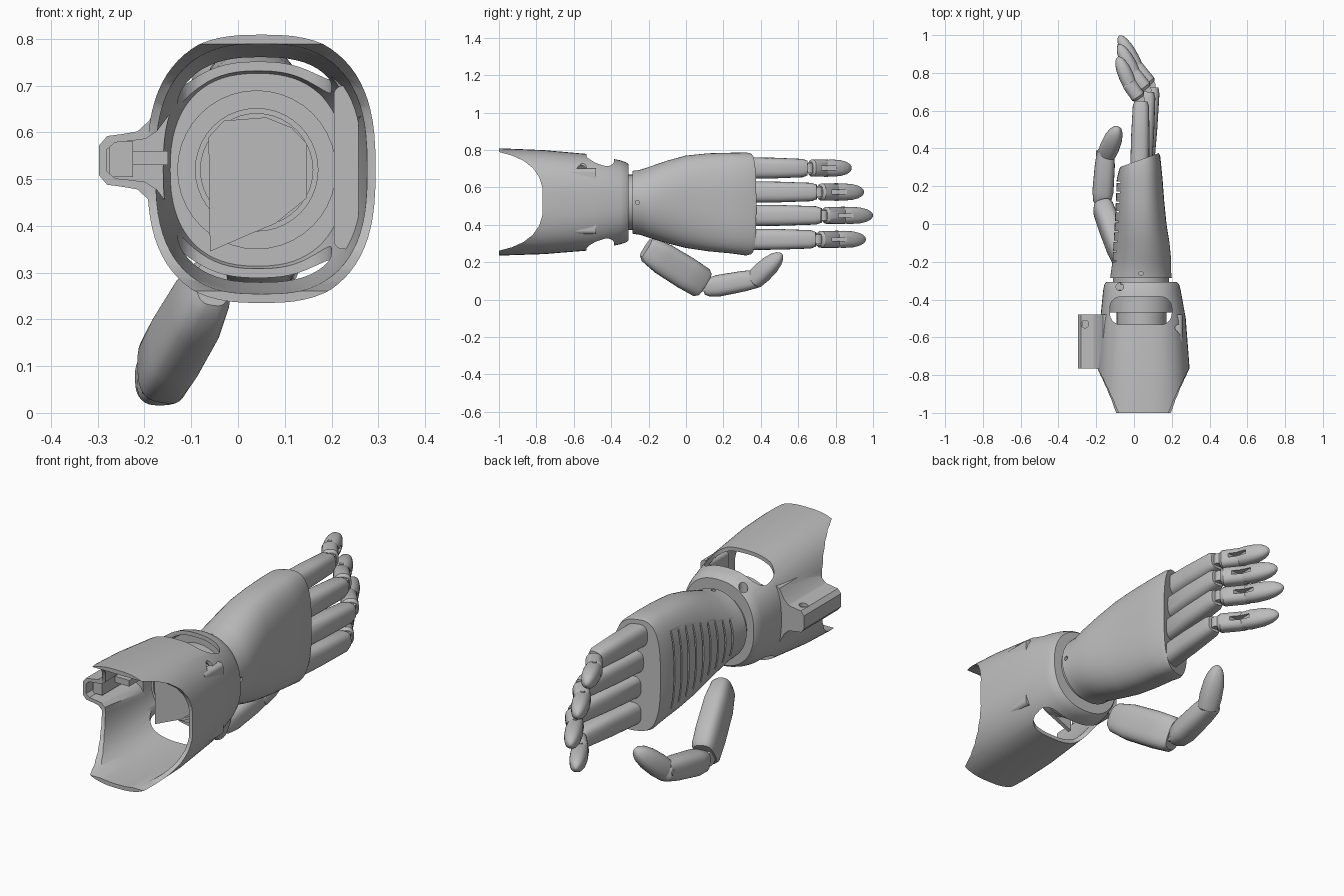
import bpy, bmesh, math
from mathutils import Vector

cube = bpy.data.objects.get("Cube")
if cube:
    bpy.data.objects.remove(cube)

grey = bpy.data.materials.new("plain grey")
grey.use_nodes = True
grey.diffuse_color = (0.5, 0.5, 0.5, 1)
grey.node_tree.nodes["Principled BSDF"].inputs["Base Color"].default_value = (0.5, 0.5, 0.5, 1)
parts = []


def finish(name, bm, keep=True):
    bmesh.ops.recalc_face_normals(bm, faces=bm.faces)
    mesh = bpy.data.meshes.new(name)
    bm.to_mesh(mesh)
    bm.free()
    mesh.materials.append(grey)
    ob = bpy.data.objects.new(name, mesh)
    bpy.context.collection.objects.link(ob)
    if keep:
        parts.append(ob)
    return ob


def skin(name, rings, keep=True):
    """Join rings of points into a closed solid."""
    bm = bmesh.new()
    loops = [[bm.verts.new(p) for p in ring] for ring in rings]
    for a, b in zip(loops, loops[1:]):
        for i in range(len(a)):
            j = (i + 1) % len(a)
            bm.faces.new((a[i], a[j], b[j], b[i]))
    bm.faces.new(loops[0])
    bm.faces.new(loops[-1])
    return finish(name, bm, keep)


def oval(c, u, v, hu, hv, n, steps=48):
    """Superellipse ring around c."""
    ring = []
    for i in range(steps):
        t = math.tau * i / steps
        x, y = math.cos(t), math.sin(t)
        ring.append(c + u * math.copysign(abs(x) ** (2 / n), x) * hu
                    + v * math.copysign(abs(y) ** (2 / n), y) * hv)
    return ring


def tube(name, sections, inset=0, keep=True):
    """Solid along y from (y, centre x, half x, centre z, half z, power)."""
    u, v = Vector((1, 0, 0)), Vector((0, 0, 1))
    return skin(name, [oval(Vector((cx, y, cz)), u, v, hx - inset, hz - inset, n, 72)
                       for y, cx, hx, cz, hz, n in sections], keep)


BLOCK = ((0, .8), (.04, 1), (.5, .97), (.93, .86), (1, .68))
TIP = ((0, .72), (.06, .92), (.3, 1), (.6, .93), (.8, .74), (.92, .5), (.98, .25), (1, .06))
SLAB = ((0, .6), (.06, .8), (.3, .97), (.7, 1), (.95, .95), (1, .8))


def segment(name, a, b, hu, hv, shape, up=(0, 0, 1), n=2.4):
    """Tapered limb piece from a to b."""
    a, b = Vector(a), Vector(b)
    d = (b - a).normalized()
    u = d.cross(Vector(up)).normalized()
    v = u.cross(d)
    return skin(name, [oval(a.lerp(b, t), u, v, hu * r, hv * r, n, 32) for t, r in shape])


def prism(name, pts, axis, lo, hi, keep=False):
    """Extrude a 2D outline along x, y or z."""
    def place(p, h):
        return {"x": (h, *p), "y": (p[0], h, p[1]), "z": (*p, h)}[axis]
    return skin(name, [[place(p, h) for p in pts] for h in (lo, hi)], keep)


def disc(name, a, b, r, axis, lo, hi, keep=False):
    pts = [(a + r * math.cos(math.tau * i / 40), b + r * math.sin(math.tau * i / 40)) for i in range(40)]
    return prism(name, pts, axis, lo, hi, keep)


def rect(a0, a1, b0, b1, r=0):
    """Rectangle outline with optional rounded corners."""
    if not r:
        return [(a0, b0), (a1, b0), (a1, b1), (a0, b1)]
    pts = []
    for k, (a, b) in enumerate([(a1 - r, b1 - r), (a0 + r, b1 - r), (a0 + r, b0 + r), (a1 - r, b0 + r)]):
        for i in range(9):
            t = math.pi / 2 * (k + i / 8)
            pts.append((a + r * math.cos(t), b + r * math.sin(t)))
    return pts


def combine(ob, tool, op="DIFFERENCE"):
    m = ob.modifiers.new("join", "BOOLEAN")
    m.object, m.operation, m.solver = tool, op, "EXACT"
    bpy.context.view_layer.objects.active = ob
    bpy.ops.object.modifier_apply(modifier=m.name)
    bpy.data.objects.remove(tool)


# Forearm socket: hollow shell with a side housing
shell = [(-1, .05, .25, .522, .287, 2.7), (-.76, .05, .244, .521, .278, 2.7),
         (-.5, .048, .226, .52, .256, 2.6), (-.35, .042, .205, .52, .224, 2.4),
         (-.32, .041, .198, .52, .214, 2.3), (-.308, .04, .188, .52, .204, 2.3)]
socket = tube("forearm_socket", shell)
half = [(-.1, .16), (-.165, .13), (-.19, .085), (-.215, .062), (-.25, .056), (-.28, .052), (-.297, .032)]
housing = [(x, .54 + w) for x, w in half] + [(x, .54 - w) for x, w in reversed(half)]
combine(socket, prism("housing", housing, "y", -.765, -.48), "UNION")
hollow = [(-1.05,) + shell[0][1:]] + shell[1:3] + [(-.36,) + shell[3][1:]]
combine(socket, tube("hollow", hollow, .018, False))
inner = [(x + .017, .54 + (z - .54) * .74) for x, z in housing]
combine(socket, prism("housing_hollow", inner, "y", -.85, -.5))

# Open arm end, windows and screw holes
half = [(-1.1, .29), (-1, .264), (-.93, .245), (-.87, .218), (-.82, .18), (-.785, .13), (-.768, .075)]
mouth = [(y, .525 + w) for y, w in half] + [(y, .525 - w) for y, w in reversed(half)]
combine(socket, prism("mouth", mouth, "x", -.5, .5))
combine(socket, prism("windows", rect(-.128, .2, -.533, -.385, .06), "z", 0, 1))
for a, b, r, axis, lo, hi in [(-.56, .695, .023, "x", .15, .4), (-.26, -.53, .02, "z", .55, .7),
                              (-.075, -.332, .02, "z", .62, .8), (.235, -.55, .018, "z", .6, .8)]:
    combine(socket, disc("hole", a, b, r, axis, lo, hi))

# Wrist mechanism inside the socket
disc("wrist_flange", .04, .52, .17, "y", -.468, -.35, True)
drum = disc("wrist_drum", .04, .52, .132, "y", -.535, -.46, True)
combine(drum, disc("drum_recess", .04, .52, .12, "y", -.6, -.5))
prism("mounting_plate", [(-.063, .59), (-.03, .625), (.06, .632), (.115, .61), (.148, .575), (.148, .46),
                         (.08, .405), (.02, .38), (-.06, .345)], "y", -.55, -.53, True)
prism("side_battery", rect(.205, .258, .35, .7, .02), "y", -.62, -.48, True)
prism("connector_block", rect(-.275, -.225, .505, .58), "y", -.72, -.5, True)
prism("connector_arm", rect(-.23, -.15, .53, .56), "y", -.62, -.55, True)
disc("wrist_coupling", .037, .52, .148, "y", -.32, -.27, True)

# Palm with slanted finger end
palm = tube("palm", [
    (-.285, .037, .163, .52, .168, 2), (-.24, .038, .158, .52, .175, 2),
    (-.19, .042, .155, .52, .192, 2.1), (-.1, .04, .148, .522, .221, 2.2),
    (0, .035, .137, .523, .247, 2.4), (.12, .032, .128, .52, .262, 2.6),
    (.24, .03, .121, .516, .269, 2.8), (.355, .029, .11, .511, .275, 3), (.375, .029, .103, .511, .27, 3)])
for v in palm.data.vertices:
    if v.co.y > .3:
        v.co.y += (v.co.x - .13) * .36
combine(palm, disc("palm_hole", -.26, .52, .011, "x", .15, .3))
combine(palm, disc("palm_top_hole", .037, -.262, .011, "z", .66, .8))

# Grip grooves across the palm
for i in range(9):
    y = -.2 + i * .052
    surface = -.113 + .024 * i / 8
    combine(palm, prism("groove", rect(-.2, surface + .018, y, y + .008), "z", .36 - .008 * i, .68 + .009 * i))

# Fingers: height, base x, knuckle x, knuckle y, tip x, tip y
fingers = {"little": (.703, .03, .037, .65, -.085, .885), "ring": (.575, .045, .072, .7, -.08, .95),
           "middle": (.45, .055, .095, .725, -.078, .998), "index": (.322, .055, .09, .695, -.08, .96)}
for label, (z, x0, x1, y1, x2, y2) in fingers.items():
    segment(label + "_finger_base", (x0, .29, z), (x1, y1, z), .05, .057, BLOCK, n=2.8)
    disc(label + "_knuckle", x1 - .006, y1 + .008, .026, "z", z - .026, z + .026, True)
    knuckle, tip = Vector((x1 - .008, y1 + .014, z)), Vector((x2, y2, z))
    bend = knuckle.lerp(tip, .42) + Vector((-.012, -.008, 0))
    middle = segment(label + "_finger_middle", knuckle, bend, .038, .045,
                     ((0, .75), (.12, 1), (.9, 1), (1, .85)), n=2.6)
    end = segment(label + "_fingertip", bend - Vector((-.012, .018, 0)), tip, .04, .046, TIP)
    out = bend + Vector((.04, .025, 0))
    for piece in (middle, end):
        combine(piece, prism("slot", rect(out.x - .026, out.x + .03, out.y - .05, out.y + .03),
                             "z", z - .01, z + .01))
    disc(label + "_hinge_pin", bend.x, bend.y, .01, "z", z - .047, z + .047, True)

# Thumb
segment("thumb_base", (-.055, -.215, .275), (-.168, .095, .083), .058, .088, SLAB, (0, .5, .85), 3)
disc("thumb_knuckle", .1, .075, .034, "x", -.205, -.135, True)
segment("thumb_middle", (-.17, .095, .06), (-.148, .4, .115), .056, .058,
        ((0, .6), (.08, .85), (.25, 1), (.7, .95), (.95, .82), (1, .6)), n=2.8)
segment("thumb_tip", (-.15, .355, .095), (-.085, .512, .245), .052, .054, TIP)
disc("thumb_hinge_pin", .375, .112, .014, "x", -.2, -.1, True)

# Smooth shading with crisp edges
bpy.ops.object.select_all(action="DESELECT")
for ob in parts:
    ob.select_set(True)
bpy.context.view_layer.objects.active = parts[0]
bpy.ops.object.shade_smooth_by_angle(angle=math.radians(32))
